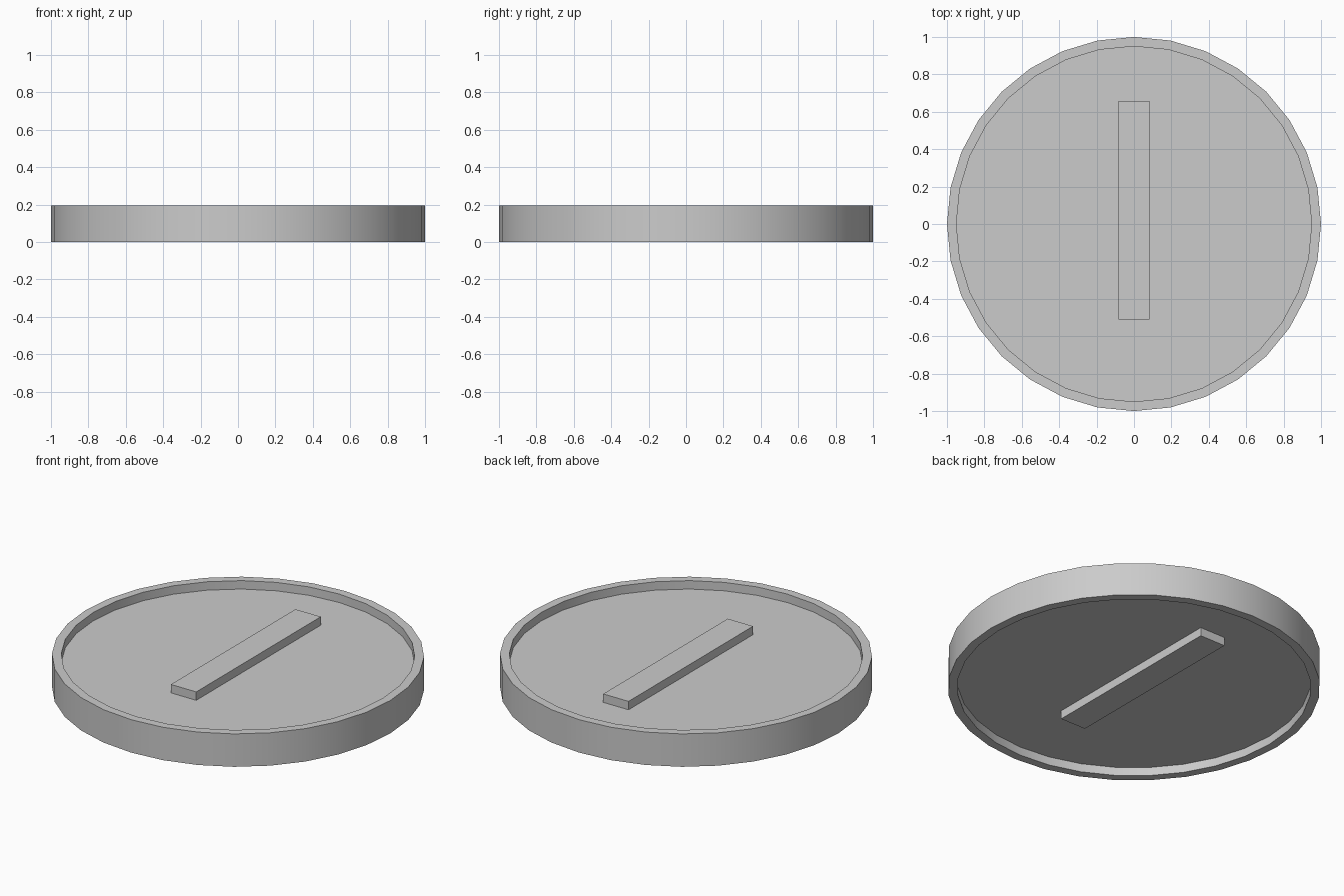
import bpy, bmesh, math

if "Cube" in bpy.data.objects:
    bpy.data.objects.remove(bpy.data.objects["Cube"])

H = 0.195        # total thickness
R, R_IN = 1.0, 0.95
DEPTH = 0.05     # recess depth on each face
SIDES = 32


def add_object(name, bm):
    bmesh.ops.recalc_face_normals(bm, faces=bm.faces)
    mesh = bpy.data.meshes.new(name)
    bm.to_mesh(mesh)
    bm.free()
    obj = bpy.data.objects.new(name, mesh)
    bpy.context.collection.objects.link(obj)
    return obj


# Disc: rim profile revolved around z, recessed on both faces
bm = bmesh.new()
profile = [(R_IN, DEPTH), (R_IN, 0), (R, 0), (R, H), (R_IN, H), (R_IN, H - DEPTH)]
verts = [bm.verts.new((0, r, z)) for r, z in profile]
edges = [bm.edges.new(pair) for pair in zip(verts, verts[1:])]
bmesh.ops.spin(bm, geom=verts + edges, axis=(0, 0, 1), cent=(0, 0, 0),
               angle=math.tau, steps=SIDES, use_duplicate=False)
bmesh.ops.remove_doubles(bm, verts=bm.verts, dist=1e-4)
# Recessed floors close the two open loops
bmesh.ops.holes_fill(bm, edges=[e for e in bm.edges if e.is_boundary], sides=0)
disc = add_object("disc", bm)
bpy.context.view_layer.objects.active = disc
disc.select_set(True)
bpy.ops.object.shade_smooth_by_angle(angle=math.radians(30))


# Raised bars, flush with the rim on the upper and lower faces
def bar(name, z0, z1, x=0.083, y0=-0.51, y1=0.657):
    bm = bmesh.new()
    bmesh.ops.create_cube(bm, size=1)
    for v in bm.verts:
        v.co = (x if v.co.x > 0 else -x,
                y1 if v.co.y > 0 else y0,
                z1 if v.co.z > 0 else z0)
    # The face buried against the floor is not needed
    inner = z0 if z0 > H / 2 else z1
    bmesh.ops.delete(bm, geom=[f for f in bm.faces
                               if all(abs(v.co.z - inner) < 1e-5 for v in f.verts)],
                     context='FACES_ONLY')
    obj = add_object(name, bm)
    return obj


bar("upper_bar", H - DEPTH, H)
bar("lower_bar", 0, DEPTH)
